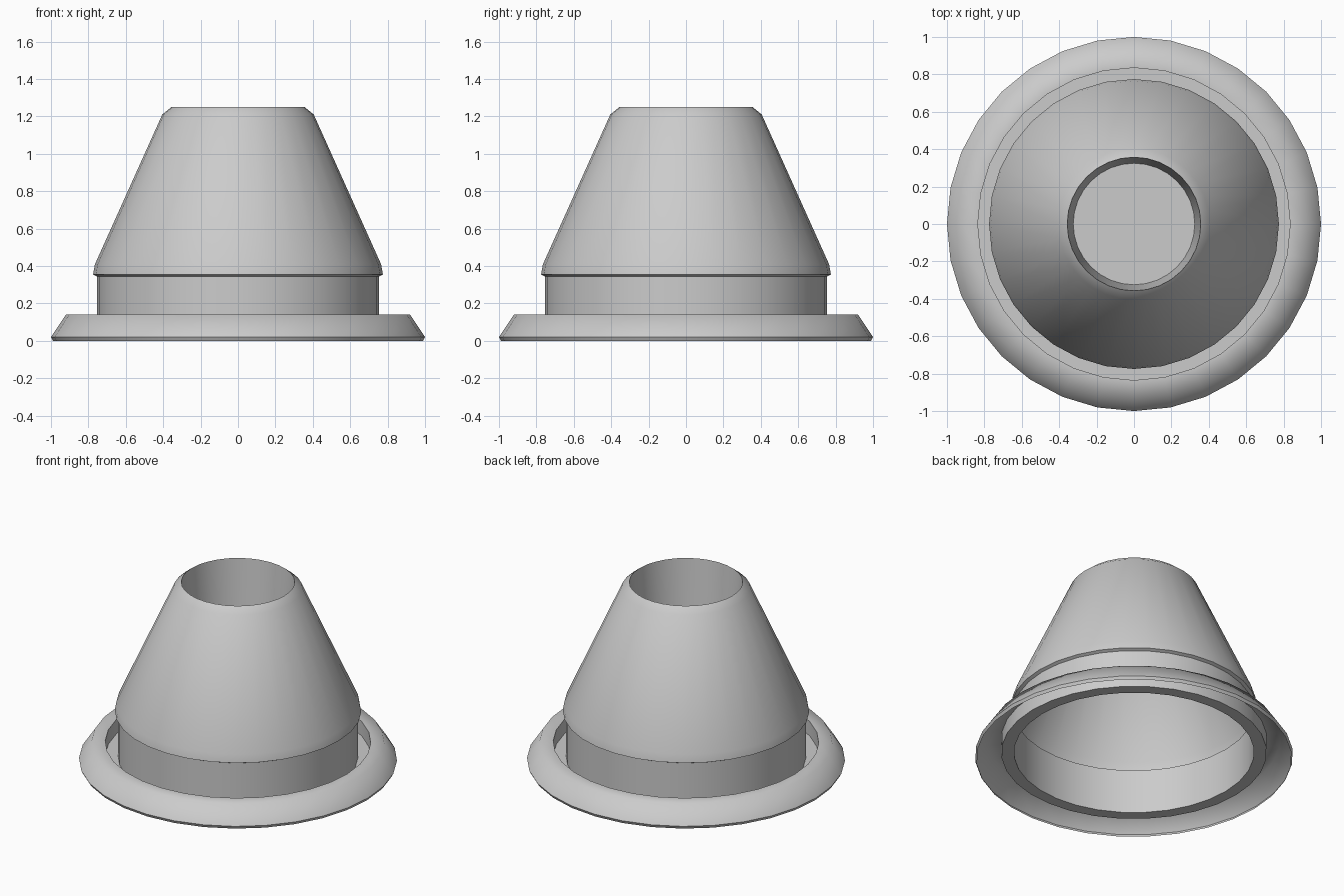
import bpy, math

if "Cube" in bpy.data.objects:
    bpy.data.objects.remove(bpy.data.objects["Cube"], do_unlink=True)

SIDES = 32

grey = bpy.data.materials.new("plain grey")
grey.use_nodes = True
grey.diffuse_color = (0.6, 0.6, 0.6, 1)
grey.node_tree.nodes["Principled BSDF"].inputs["Base Color"].default_value = (0.6, 0.6, 0.6, 1)


def revolve(name, profile, capped=False):
    """Spin (radius, height) points about z as a thin sheet, optionally closing the last ring."""
    verts, faces = [], []
    for r, z in profile:
        for i in range(SIDES):
            a = math.tau * i / SIDES
            verts.append((r * math.cos(a), r * math.sin(a), z))
    for k in range(len(profile) - 1):
        for i in range(SIDES):
            j = (i + 1) % SIDES
            low, high = k * SIDES, (k + 1) * SIDES
            faces.append((low + i, low + j, high + j, high + i))
    if capped:
        faces.append(tuple(range(len(verts) - SIDES, len(verts))))
    mesh = bpy.data.meshes.new(name)
    mesh.from_pydata(verts, [], faces)
    mesh.materials.append(grey)
    obj = bpy.data.objects.new(name, mesh)
    bpy.context.collection.objects.link(obj)
    bpy.ops.object.select_all(action="DESELECT")
    obj.select_set(True)
    bpy.context.view_layer.objects.active = obj
    bpy.ops.object.shade_smooth_by_angle(angle=math.radians(60))
    return obj


# Hollow base flange with a sunken groove floor
revolve("base_flange", [(0.99, 0), (1, 0.02), (0.92, 0.14), (0.835, 0.14),
                        (0.835, 0.04), (0.755, 0.04)])

# Straight neck, overhanging lip and tapered cone
revolve("cone_body", [(0.755, 0.04), (0.755, 0.345), (0.775, 0.355), (0.765, 0.41),
                      (0.405, 1.21), (0.357, 1.25)])

# Blind recess in the top
revolve("top_recess", [(0.357, 1.25), (0.325, 0.82)], capped=True)
